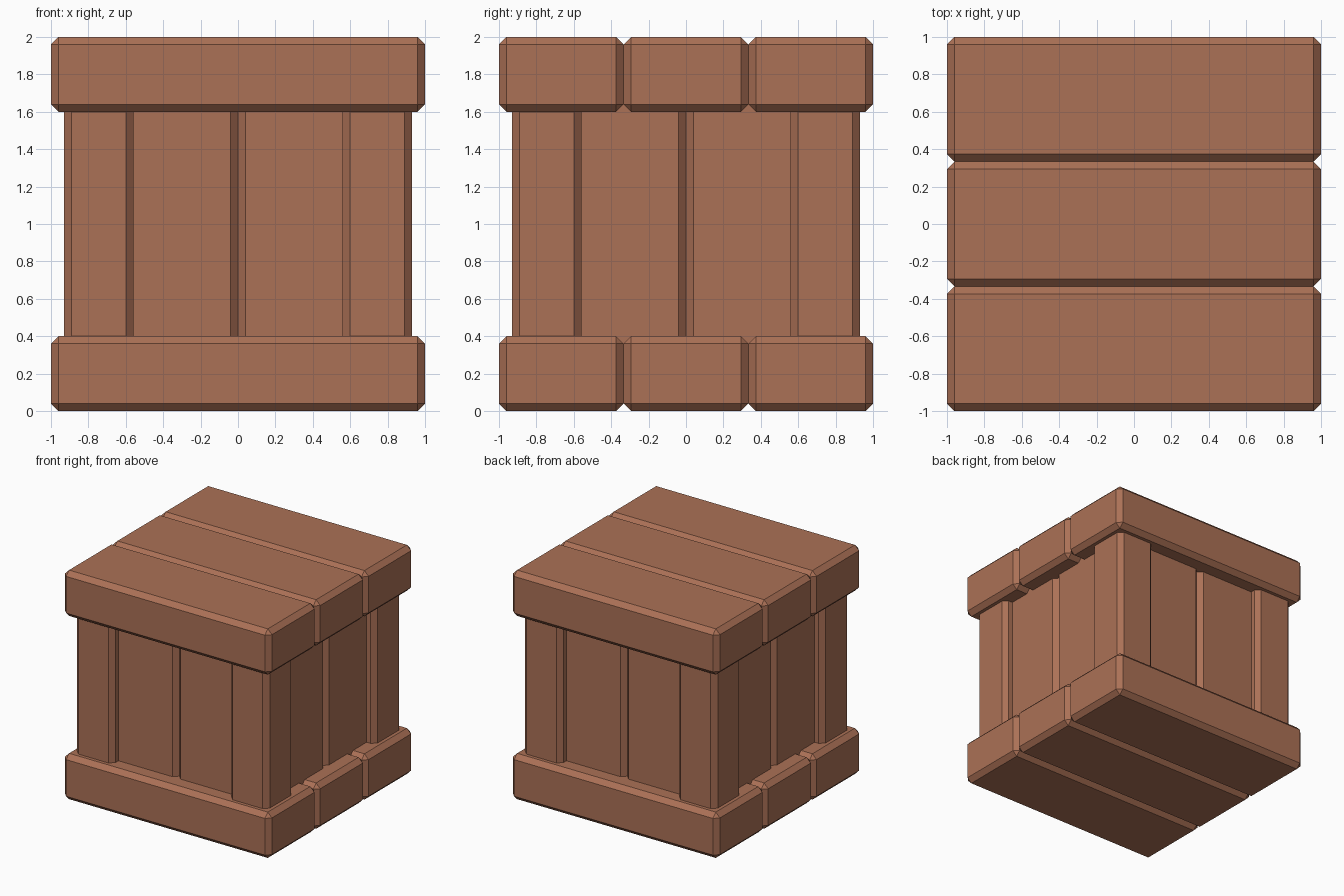
import bpy, bmesh
from mathutils import Vector

if "Cube" in bpy.data.objects:
    bpy.data.objects.remove(bpy.data.objects["Cube"])

wood = bpy.data.materials.new("reddish brown wood")
wood.diffuse_color = (0.41, 0.165, 0.093, 1.0)
wood.use_nodes = True
wood.node_tree.nodes["Principled BSDF"].inputs["Base Color"].default_value = wood.diffuse_color
CHAMFER = 0.04


def beam(name, lo, hi):
    """Chamfered box between two opposite corners."""
    lo, hi = Vector(lo), Vector(hi)
    size, mid = hi - lo, (lo + hi) / 2
    bm = bmesh.new()
    bmesh.ops.create_cube(bm, size=1)
    for v in bm.verts:
        v.co = Vector(c * s for c, s in zip(v.co, size))
    bmesh.ops.bevel(bm, geom=bm.edges[:], offset=CHAMFER, segments=1,
                    affect='EDGES', profile=0.5)
    mesh = bpy.data.meshes.new(name)
    bm.to_mesh(mesh)
    bm.free()
    mesh.materials.append(wood)
    ob = bpy.data.objects.new(name, mesh)
    ob.location = mid
    bpy.context.collection.objects.link(ob)
    return ob


# Three planks each for the base and the lid
for layer, z in (("base", 0.0), ("lid", 1.6)):
    for i in range(3):
        y = -1 + i * 2 / 3
        beam(f"{layer}_plank_{i + 1}", (-1, y, z), (1, y + 2 / 3, z + 0.4))

# Walls run slightly into the base and lid
Z0, Z1 = 0.3, 1.7

# Corner posts
for sx, side in ((-1, "left"), (1, "right")):
    for sy, end in ((-1, "front"), (1, "back")):
        x, y = sorted((sx * 0.56, sx * 0.93)), sorted((sy * 0.56, sy * 0.93))
        beam(f"{end}_{side}_post", (x[0], y[0], Z0), (x[1], y[1], Z1))

# Two recessed boards on each side, tucked into the posts
for s, front, side in ((-1, "front", "left"), (1, "back", "right")):
    d = sorted((s * 0.65, s * 0.85))
    for i, (a, b) in enumerate(((-0.62, 0), (0, 0.62))):
        beam(f"{front}_board_{i + 1}", (a, d[0], Z0), (b, d[1], Z1))
        beam(f"{side}_board_{i + 1}", (d[0], a, Z0), (d[1], b, Z1))
